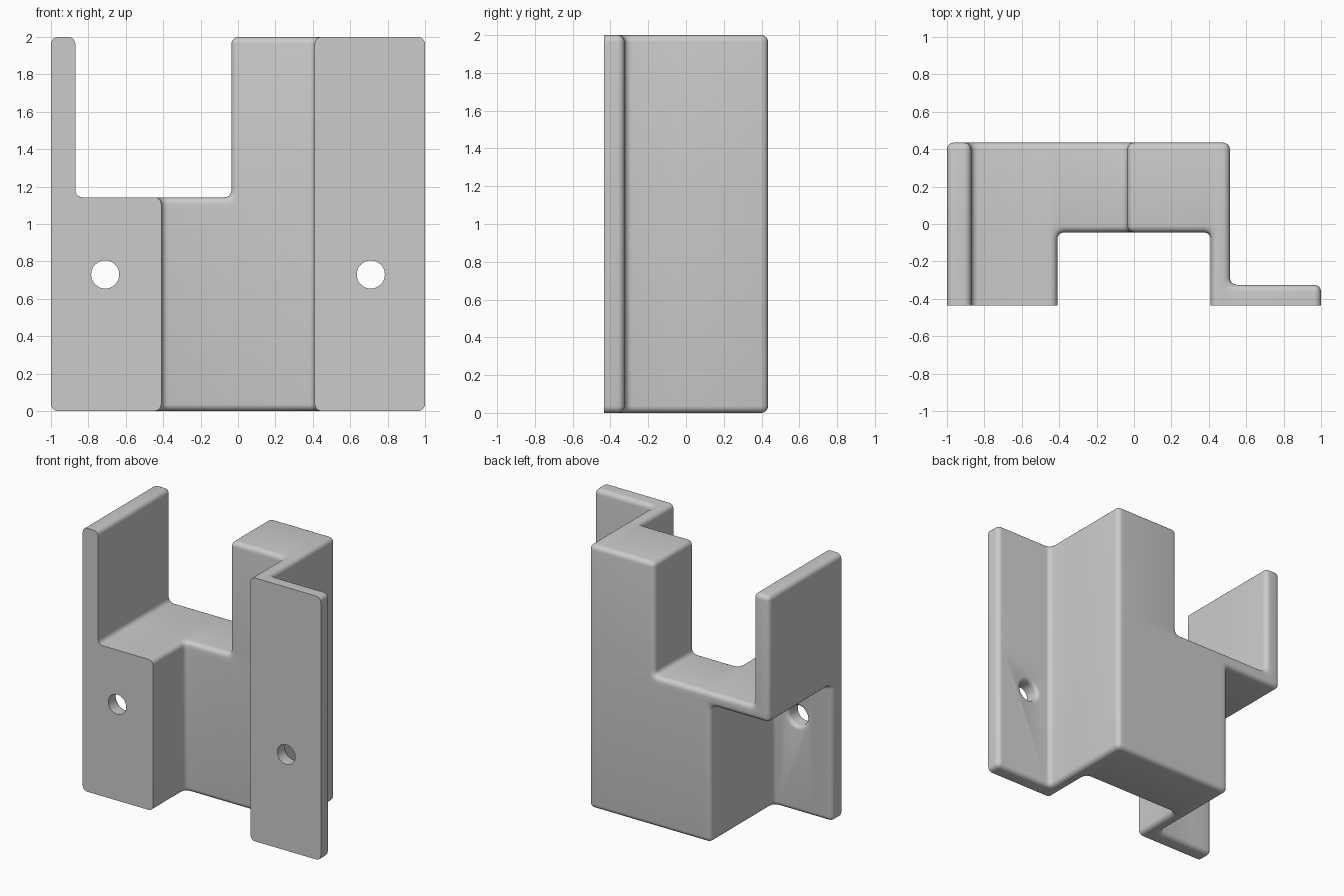
import bpy, bmesh, math
from mathutils import Matrix, Vector

if "Cube" in bpy.data.objects:
    bpy.data.objects.remove(bpy.data.objects["Cube"], do_unlink=True)

FRONT, BACK, FLANGE, RECESS = -0.435, 0.435, -0.325, -0.045
WALL_IN, WALL_OUT, SHELF, SHELF_UNDER = 0.41, 0.513, 1.143, 1.04
FILLET = 0.037

# Solid regions of the bracket: (x range, y range, z range)
regions = [
    ((-WALL_OUT, -0.035), (RECESS, BACK), (0, SHELF)),          # low half of block
    ((-0.035, WALL_OUT), (RECESS, BACK), (0, 2)),               # tall half of block
    ((-WALL_OUT, -WALL_IN), (FRONT, RECESS), (0, SHELF)),       # low leg
    ((WALL_IN, WALL_OUT), (FRONT, RECESS), (0, 2)),             # tall leg
    ((-1, -WALL_OUT), (FRONT, FLANGE), (0, SHELF)),             # low flange
    ((WALL_OUT, 1), (FRONT, FLANGE), (0, 2)),                   # tall flange
    ((-1, -WALL_OUT), (FRONT, BACK), (SHELF_UNDER, SHELF)),     # shelf
    ((-1, -0.87), (FRONT, BACK), (SHELF, 2)),                   # upright plate
]
grid = [sorted({v for r in regions for v in r[a]}) for a in range(3)]


def solid(cell):
    if any(c < 0 or c >= len(grid[a]) - 1 for a, c in enumerate(cell)):
        return False
    mid = [(grid[a][c] + grid[a][c + 1]) / 2 for a, c in enumerate(cell)]
    return any(all(r[a][0] < mid[a] < r[a][1] for a in range(3)) for r in regions)


# Union skin of all regions
bm = bmesh.new()
corners = {}


def corner(key):
    if key not in corners:
        corners[key] = bm.verts.new([grid[a][k] for a, k in enumerate(key)])
    return corners[key]


for i in range(len(grid[0]) - 1):
    for j in range(len(grid[1]) - 1):
        for k in range(len(grid[2]) - 1):
            if not solid((i, j, k)):
                continue
            for a in range(3):
                for side in (0, 1):
                    nxt = [i, j, k]
                    nxt[a] += 2 * side - 1
                    if solid(nxt):
                        continue
                    loop = []
                    for u, v in ((0, 0), (1, 0), (1, 1), (0, 1)):
                        key = [i, j, k]
                        key[a] += side
                        key[(a + 1) % 3] += u
                        key[(a + 2) % 3] += v
                        loop.append(corner(tuple(key)))
                    bm.faces.new(loop if side else loop[::-1])
bmesh.ops.dissolve_limit(bm, angle_limit=0.02, verts=bm.verts[:], edges=bm.edges[:])

# Fillet every edge except those of the flat front face
edges = [e for e in bm.edges if any(v.co.y > FRONT + 0.001 for v in e.verts)]
bmesh.ops.bevel(bm, geom=edges, offset=FILLET, offset_type='OFFSET', segments=5,
                profile=0.5, affect='EDGES', clamp_overlap=True)
bmesh.ops.recalc_face_normals(bm, faces=bm.faces[:])


def make_object(name, mesh_bm):
    mesh = bpy.data.meshes.new(name)
    mesh_bm.to_mesh(mesh)
    mesh_bm.free()
    obj = bpy.data.objects.new(name, mesh)
    bpy.context.collection.objects.link(obj)
    return obj


bracket = make_object("bracket", bm)

grey = bpy.data.materials.new("plain grey")
grey.use_nodes = True
colour = (0.6, 0.6, 0.6, 1)
grey.diffuse_color = colour
grey.node_tree.nodes["Principled BSDF"].inputs["Base Color"].default_value = colour
bracket.data.materials.append(grey)

# Screw holes with a rounded rim at the back
HOLE, RIM = 0.075, 0.03
profile = [(0, FRONT - 0.1), (HOLE, FRONT - 0.1)]
for s in range(5):
    t = math.radians(22.5 * s)
    profile.append((HOLE + RIM * (1 - math.cos(t)), FLANGE - RIM + RIM * math.sin(t)))
profile += [(HOLE + RIM, FLANGE + 0.05), (0, FLANGE + 0.05)]

bpy.context.view_layer.objects.active = bracket
for x in (-0.71, 0.71):
    cut = bmesh.new()
    verts = [cut.verts.new((r, y, 0)) for r, y in profile]
    line = [cut.edges.new(p) for p in zip(verts, verts[1:])]
    bmesh.ops.spin(cut, geom=verts + line, cent=(0, 0, 0), axis=(0, 1, 0),
                   angle=2 * math.pi, steps=40)
    bmesh.ops.remove_doubles(cut, verts=cut.verts[:], dist=0.0005)
    bmesh.ops.recalc_face_normals(cut, faces=cut.faces[:])
    bmesh.ops.transform(cut, matrix=Matrix.Translation(Vector((x, 0, 0.73))), verts=cut.verts[:])
    cutter = make_object("hole_cutter", cut)
    cutter.hide_render = True
    mod = bracket.modifiers.new("hole", 'BOOLEAN')
    mod.operation, mod.solver, mod.object = 'DIFFERENCE', 'EXACT', cutter
    bpy.ops.object.modifier_apply(modifier=mod.name)
    bpy.data.objects.remove(cutter, do_unlink=True)

bpy.ops.object.select_all(action='DESELECT')
bracket.select_set(True)
bpy.ops.object.shade_smooth_by_angle(angle=math.radians(30))
